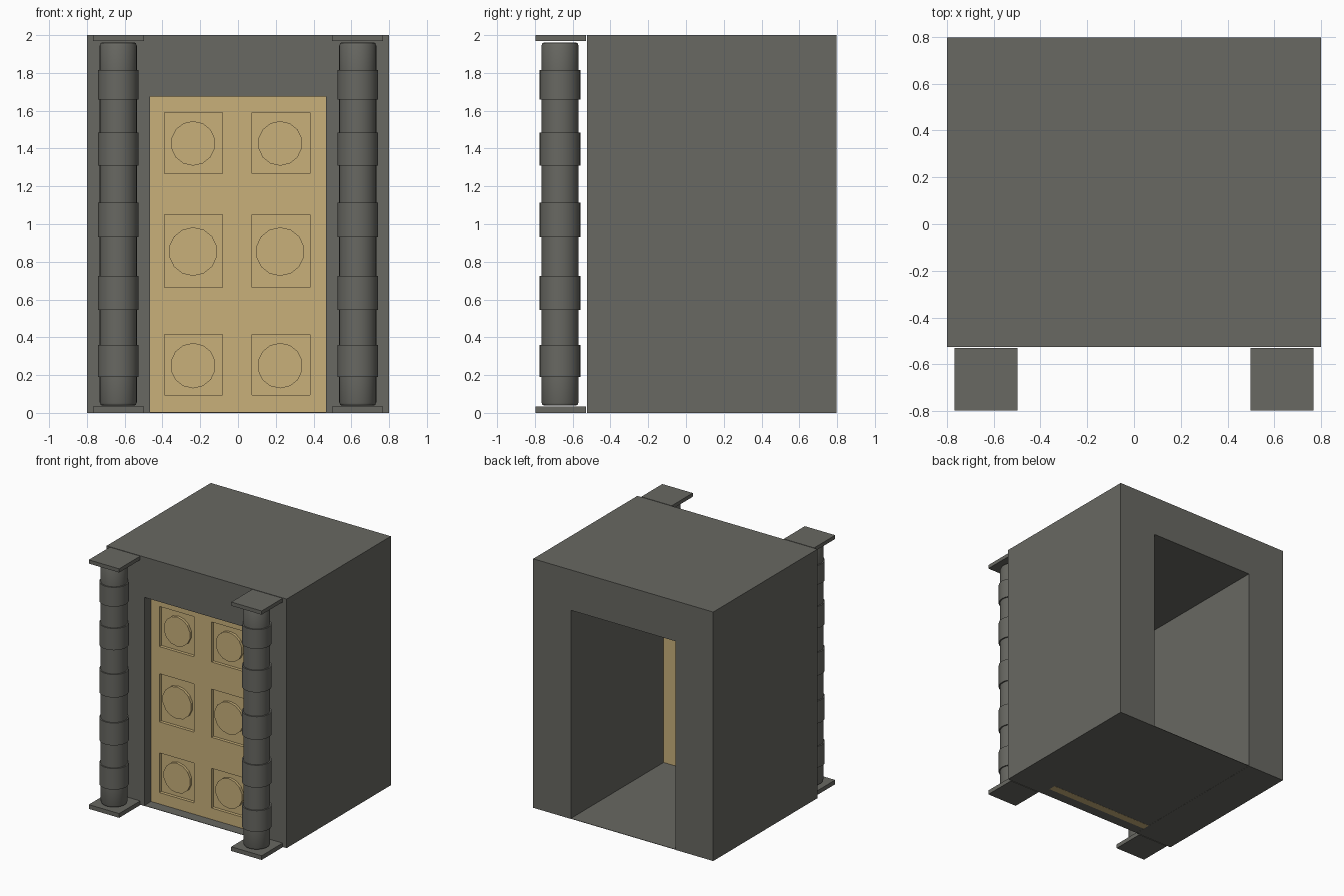
import bpy, bmesh, math
from mathutils import Vector

if "Cube" in bpy.data.objects:
    bpy.data.objects.remove(bpy.data.objects["Cube"])


def material(name, rgb):
    m = bpy.data.materials.new(name)
    m.diffuse_color = (*rgb, 1)
    m.use_nodes = True
    m.node_tree.nodes["Principled BSDF"].inputs["Base Color"].default_value = m.diffuse_color
    return m


STONE = material("grey_stone", (0.138, 0.138, 0.122))
SAND = material("sand_door", (0.578, 0.434, 0.195))


def finish(name, bm, mat, smooth=False):
    bmesh.ops.recalc_face_normals(bm, faces=bm.faces[:])
    mesh = bpy.data.meshes.new(name)
    bm.to_mesh(mesh)
    bm.free()
    mesh.materials.append(mat)
    ob = bpy.data.objects.new(name, mesh)
    bpy.context.collection.objects.link(ob)
    if smooth:
        bpy.ops.object.select_all(action='DESELECT')
        ob.select_set(True)
        bpy.context.view_layer.objects.active = ob
        bpy.ops.object.shade_smooth_by_angle(angle=math.radians(35))
    return ob


def box(name, x, y, z, mat):
    bm = bmesh.new()
    bmesh.ops.create_cube(bm, size=1)
    for v in bm.verts:
        v.co = [r[0] if c < 0 else r[1] for c, r in zip(v.co, (x, y, z))]
    return finish(name, bm, mat)


def lathe(name, profile, centre, mat, sides=32):
    # spin a (radius, z) profile around a vertical axis
    bm = bmesh.new()
    vs = [bm.verts.new((r, 0, z)) for r, z in profile]
    edges = [bm.edges.new(p) for p in zip(vs, vs[1:])]
    bmesh.ops.spin(bm, geom=vs + edges, cent=(0, 0, 0), axis=(0, 0, 1),
                   angle=math.tau, steps=sides, use_duplicate=False)
    bmesh.ops.remove_doubles(bm, verts=bm.verts[:], dist=1e-5)
    bmesh.ops.translate(bm, verts=bm.verts[:], vec=centre)
    return finish(name, bm, mat, smooth=True)


# Gatehouse: portal outline extruded from front to back
FRONT, BACK = -0.525, 0.797
W, OPEN, TOP = 0.8, 0.465, 1.676
outline = [(-W, 0), (-W, 2), (W, 2), (W, 0),
           (OPEN, 0), (OPEN, TOP), (-OPEN, TOP), (-OPEN, 0)]
bm = bmesh.new()
face = bm.faces.new([bm.verts.new((x, FRONT, z)) for x, z in outline])
ext = bmesh.ops.extrude_face_region(bm, geom=[face], use_keep_orig=True)
bmesh.ops.translate(bm, vec=(0, BACK - FRONT, 0),
                    verts=[g for g in ext["geom"] if isinstance(g, bmesh.types.BMVert)])
finish("gatehouse_walls", bm, STONE)
box("passage_floor", (-OPEN, OPEN), (FRONT, BACK), (0.001, 0.004), STONE)

# Door: a grid front whose panel cells are pushed in
DOOR_Y, DOOR_BACK, RECESS = -0.44, -0.38, 0.025
xs = [-OPEN, -0.39, -0.082, 0.074, 0.38, OPEN]
zs = [0, 0.095, 0.414, 0.663, 1.05, 1.268, 1.59, TOP]
bm = bmesh.new()
grid = [[bm.verts.new((x, DOOR_Y, z)) for z in zs] for x in xs]
panels = []
for i in range(len(xs) - 1):
    for j in range(len(zs) - 1):
        f = bm.faces.new((grid[i][j], grid[i + 1][j], grid[i + 1][j + 1], grid[i][j + 1]))
        if i % 2 and j % 2:
            panels.append(f)
rim = [e for e in bm.edges if e.is_boundary]
ext = bmesh.ops.extrude_edge_only(bm, edges=rim)["geom"]
bmesh.ops.translate(bm, vec=(0, DOOR_BACK - DOOR_Y, 0),
                    verts=[g for g in ext if isinstance(g, bmesh.types.BMVert)])
bmesh.ops.edgeloop_fill(bm, edges=[e for e in bm.edges if e.is_boundary])
for f in bmesh.ops.extrude_discrete_faces(bm, faces=panels)["faces"]:
    bmesh.ops.translate(bm, vec=(0, RECESS, 0), verts=f.verts[:])
finish("door", bm, SAND)

# Round bosses inside the door panels
for x in (-0.238, 0.223):
    for z, r in ((0.25, 0.12), (0.854, 0.129), (1.427, 0.118)):
        bm = bmesh.new()
        ends = []
        for y in (DOOR_Y + 0.004, DOOR_Y + RECESS + 0.005):
            ends.append([bm.verts.new((x + r * math.cos(a), y, z + r * math.sin(a)))
                         for a in (math.tau * (k + 0.5) / 14 for k in range(14))])
            bm.faces.new(ends[-1])
        for k in range(14):
            n = (k + 1) % 14
            bm.faces.new((ends[0][k], ends[0][n], ends[1][n], ends[1][k]))
        finish("door_boss", bm, SAND)

# Banded columns between square plates
BANDS = [(0.19, 0.36), (0.545, 0.725), (0.93, 1.115), (1.31, 1.485), (1.66, 1.815)]
R, RB = 0.098, 0.108
profile = [(0, 0.038), (R - 0.015, 0.038), (R - 0.005, 0.043), (R, 0.055)]
for lo, hi in BANDS:
    profile += [(R, lo), (RB, lo), (RB, hi), (R, hi)]
profile += [(R, 1.945), (R - 0.005, 1.957), (R - 0.015, 1.962), (0, 1.962)]
for side, s in (("left", -1), ("right", 1)):
    lathe(side + "_column", profile, Vector((s * 0.634, -0.667, 0)), STONE)
    x = sorted((s * 0.498, s * 0.768))
    box(side + "_base_plate", x, (-0.797, -0.53), (0, 0.034), STONE)
    box(side + "_top_plate", x, (-0.797, -0.53), (1.97, 2), STONE)
